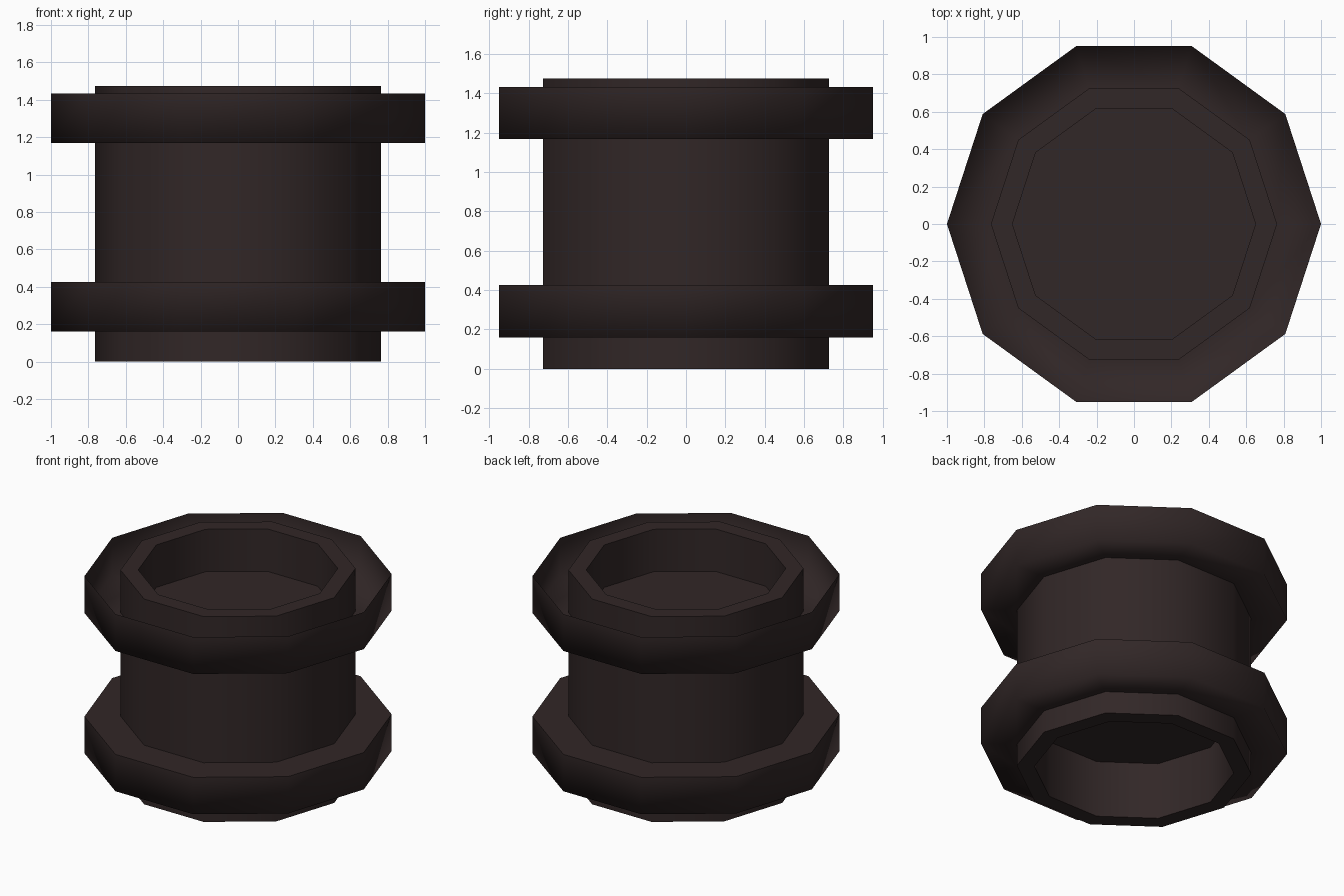
import bpy, bmesh, math

if "Cube" in bpy.data.objects:
    bpy.data.objects.remove(bpy.data.objects["Cube"])

SIDES = 10

rubber = bpy.data.materials.new("dark brown black")
rubber.diffuse_color = (0.031, 0.020, 0.020, 1)
rubber.use_nodes = True
rubber.node_tree.nodes["Principled BSDF"].inputs["Base Color"].default_value = rubber.diffuse_color


def lathe(name, profile, sharp, caps=False):
    """Ten-sided turned surface; sharp lists the profile points with hard edges."""
    bm = bmesh.new()
    rings = []
    for r, z in profile:
        rings.append([bm.verts.new((r * math.cos(2 * math.pi * i / SIDES),
                                    r * math.sin(2 * math.pi * i / SIDES), z))
                      for i in range(SIDES)])
    for a, b in zip(rings, rings[1:]):
        for i in range(SIDES):
            j = (i + 1) % SIDES
            bm.faces.new((a[i], a[j], b[j], b[i]))
    if caps:
        bm.faces.new(rings[0][::-1])
        bm.faces.new(rings[-1])
    for f in bm.faces:
        f.smooth = True
    for k in sharp:
        for i in range(SIDES):
            e = bm.edges.get((rings[k][i], rings[k][(i + 1) % SIDES]))
            e.smooth = False
    mesh = bpy.data.meshes.new(name)
    bm.to_mesh(mesh)
    bm.free()
    mesh.materials.append(rubber)
    obj = bpy.data.objects.new(name, mesh)
    bpy.context.collection.objects.link(obj)
    return obj


# core tube with a recess in each end
lathe("core_tube", [(0.65, 0.41), (0.65, 0), (0.765, 0),
                    (0.765, 1.475), (0.65, 1.475), (0.65, 1.17)],
      sharp=range(6), caps=True)

# lower flange, closed on top
lathe("lower_flange", [(0.765, 0.16), (1, 0.16), (1, 0.425), (0.765, 0.425)],
      sharp=[2])

# upper flange, an open tray around the tube
lathe("upper_flange", [(0.765, 1.168), (1, 1.168), (1, 1.433)], sharp=[])
